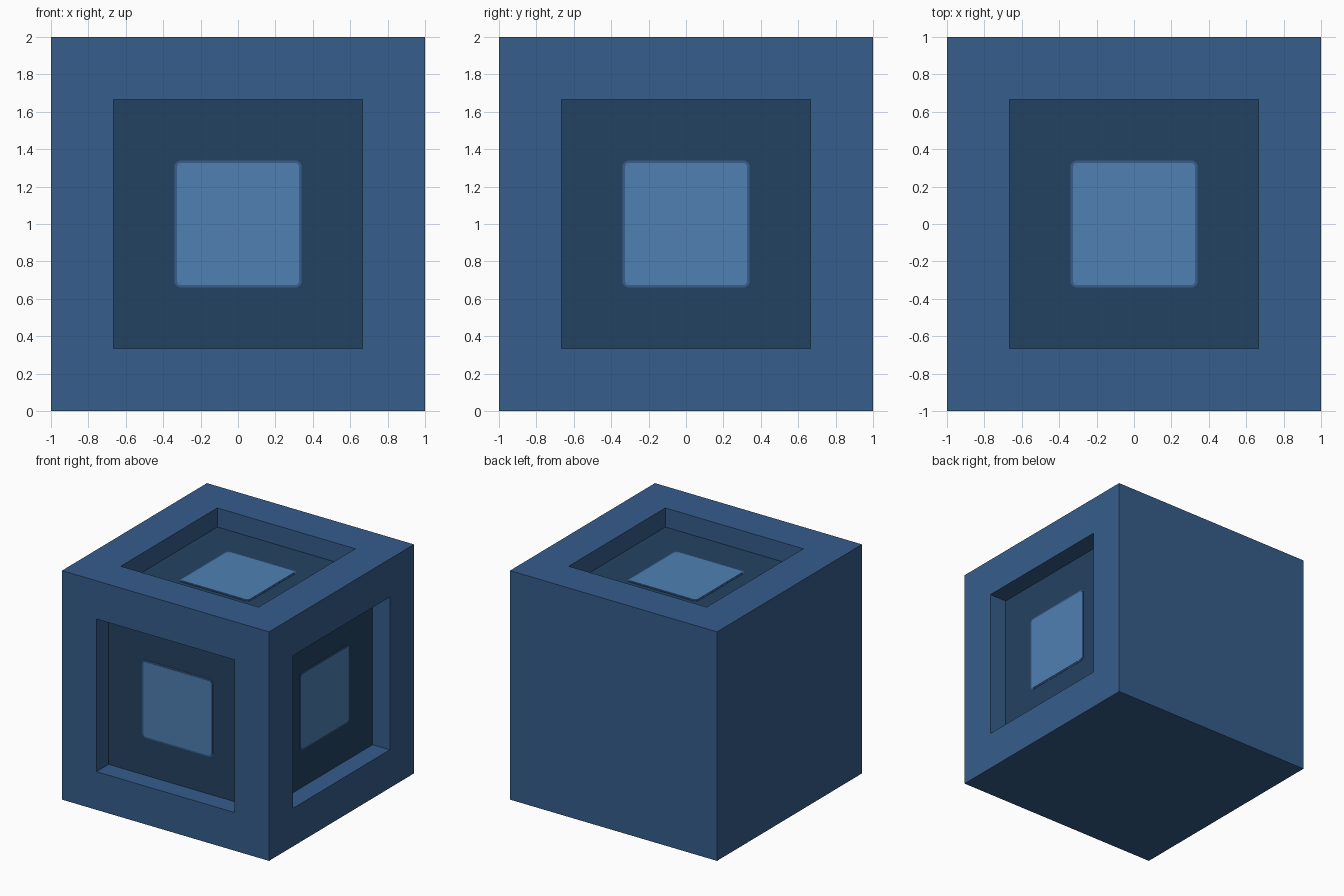
import bpy, bmesh, math
from mathutils import Vector

if "Cube" in bpy.data.objects:
    bpy.data.objects.remove(bpy.data.objects["Cube"])

DEPTH = 1 / 6      # recess depth
CENTRE = Vector((0, 0, 1))
OPEN_SIDES = [Vector((0, -1, 0)), Vector((1, 0, 0)), Vector((0, 0, 1))]


def material(name, rgb):
    lin = [((c / 255 + 0.055) / 1.055) ** 2.4 for c in rgb]
    m = bpy.data.materials.new(name)
    m.diffuse_color = (*lin, 1)
    m.use_nodes = True
    m.node_tree.nodes["Principled BSDF"].inputs["Base Color"].default_value = m.diffuse_color
    return m


frame_blue = material("frame blue", (54, 93, 140))
floor_blue = material("dark recess blue", (36, 66, 97))
panel_blue = material("light panel blue", (78, 128, 178))


def add_object(name, bm, mats):
    me = bpy.data.meshes.new(name)
    bm.to_mesh(me)
    bm.free()
    for m in mats:
        me.materials.append(m)
    ob = bpy.data.objects.new(name, me)
    bpy.context.collection.objects.link(ob)
    return ob


# Cube body with a square recess on front, right and top
bm = bmesh.new()
bmesh.ops.create_cube(bm, size=2)
bmesh.ops.translate(bm, verts=bm.verts, vec=CENTRE)
bm.normal_update()
for n in OPEN_SIDES:
    face = max(bm.faces, key=lambda f: f.normal.dot(n) * f.calc_area())
    bmesh.ops.inset_individual(bm, faces=[face], thickness=1 / 3, use_even_offset=True)
    floor = bmesh.ops.extrude_discrete_faces(bm, faces=[face])["faces"][0]
    bmesh.ops.translate(bm, verts=floor.verts, vec=-n * DEPTH)
    floor.material_index = 1
    bm.normal_update()
add_object("cube_body", bm, [frame_blue, floor_blue])


def rounded_plate(name, n, half, radius, thick, mat):
    """Thin rounded square lying on the recess floor facing n."""
    rot = n.to_track_quat('Z', 'Y')
    bm = bmesh.new()
    verts = []
    for k in range(4):
        a0 = math.pi / 2 * k
        sx = 1 if k in (0, 3) else -1
        sy = 1 if k in (0, 1) else -1
        for i in range(6):
            a = a0 + math.pi / 2 * i / 5
            verts.append(bm.verts.new((sx * (half - radius) + radius * math.cos(a),
                                       sy * (half - radius) + radius * math.sin(a), thick)))
    top = bm.faces.new(verts)
    # skirt down to the recess floor
    ext = bmesh.ops.extrude_edge_only(bm, edges=list(top.edges))["geom"]
    for v in ext:
        if isinstance(v, bmesh.types.BMVert):
            v.co.z = 0
    bmesh.ops.recalc_face_normals(bm, faces=bm.faces)
    bm.normal_update()
    if top.normal.z < 0:
        bmesh.ops.reverse_faces(bm, faces=bm.faces)
    ob = add_object(name, bm, [mat])
    ob.rotation_euler = rot.to_euler()
    ob.location = CENTRE + n * (1 - DEPTH)


# Light panel with thin rim in each recess
for label, n in zip(("front", "right", "top"), OPEN_SIDES):
    rounded_plate(label + "_panel_rim", n, 0.34, 0.035, 0.003, frame_blue)
    rounded_plate(label + "_panel", n, 0.327, 0.022, 0.006, panel_blue)
